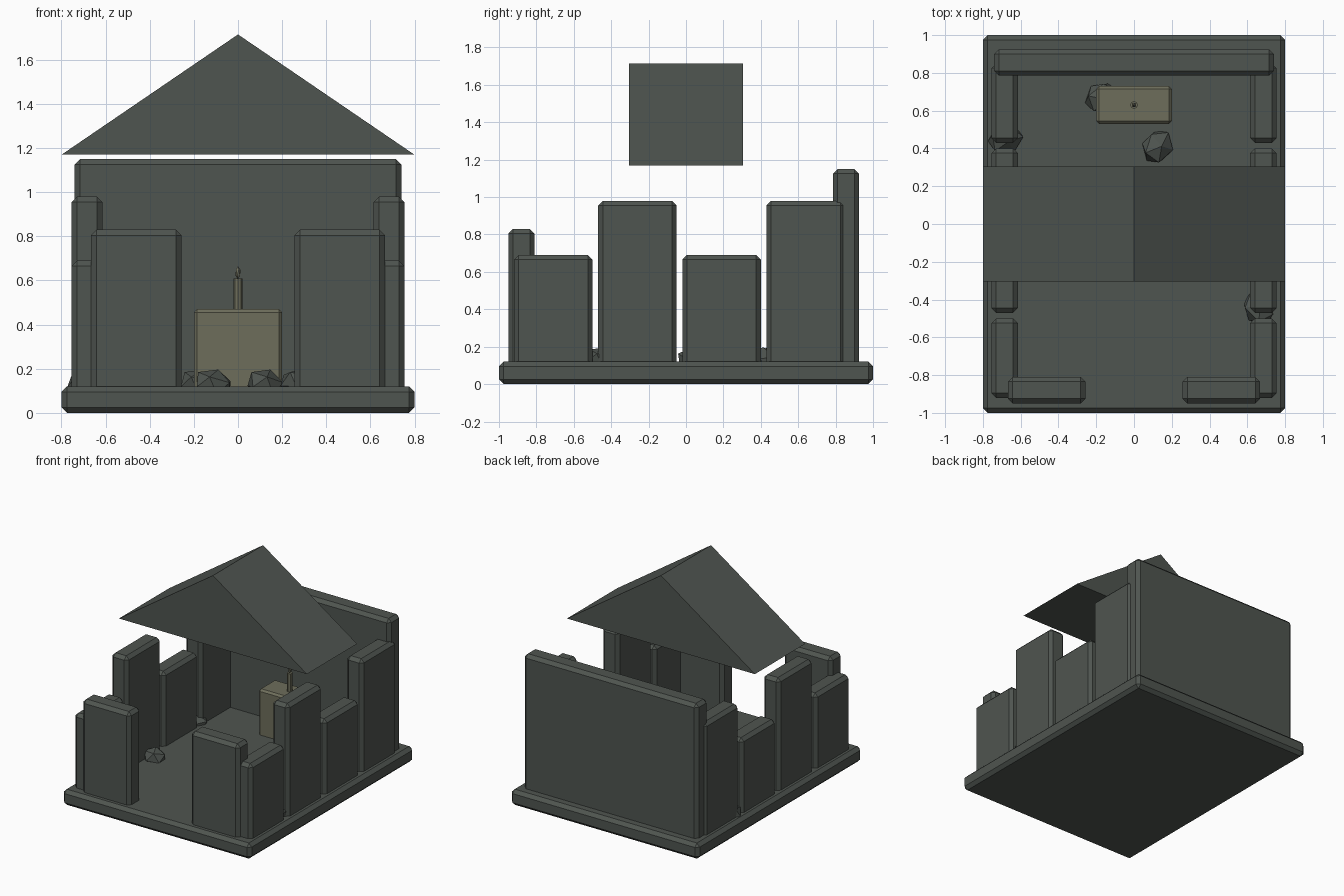
import bpy, bmesh
from mathutils import Matrix, Euler

if "Cube" in bpy.data.objects:
    bpy.data.objects.remove(bpy.data.objects["Cube"])


def material(name, rgb):
    m = bpy.data.materials.new(name)
    m.diffuse_color = (*rgb, 1)
    m.use_nodes = True
    m.node_tree.nodes["Principled BSDF"].inputs["Base Color"].default_value = m.diffuse_color
    return m


STONE = material("dark_stone", (0.078, 0.090, 0.080))
ALTAR = material("pale_olive_stone", (0.155, 0.155, 0.105))


def finish(name, bm, mat):
    bmesh.ops.recalc_face_normals(bm, faces=bm.faces)
    me = bpy.data.meshes.new(name)
    bm.to_mesh(me)
    bm.free()
    me.materials.append(mat)
    ob = bpy.data.objects.new(name, me)
    bpy.context.collection.objects.link(ob)
    return ob


def block(name, x, y, z, mat=STONE, bevel=0.025):
    """Chamfered box from (min, max) ranges."""
    bm = bmesh.new()
    size = [r[1] - r[0] for r in (x, y, z)]
    mid = [(r[0] + r[1]) / 2 for r in (x, y, z)]
    bmesh.ops.create_cube(bm, size=1, matrix=Matrix.LocRotScale(mid, None, size))
    bmesh.ops.bevel(bm, geom=bm.edges[:], offset=bevel, segments=1, affect='EDGES')
    return finish(name, bm, mat)


# Floor slab and back wall
block("floor_slab", (-0.8, 0.8), (-1, 1), (0, 0.12))
block("back_wall", (-0.74, 0.74), (0.785, 0.925), (0.09, 1.15))

# Broken side walls (alternating heights) and front walls, mirrored left/right
for side, s in (("left", -1), ("right", 1)):
    for i, top in enumerate((0.69, 0.98, 0.69, 0.98)):
        yc = -0.71 + 0.45 * i
        block(f"{side}_wall_{i + 1}", sorted((s * 0.615, s * 0.755)),
              (yc - 0.21, yc + 0.21), (0.09, top))
    block(f"{side}_front_wall", sorted((s * 0.257, s * 0.667)), (-0.95, -0.81), (0.09, 0.83))

# Gable roof: solid triangular prism
bm = bmesh.new()
tri = [bm.verts.new((x, -0.305, z)) for x, z in ((-0.8, 1.17), (0.8, 1.17), (0, 1.715))]
face = bm.faces.new(tri)
ext = bmesh.ops.extrude_face_region(bm, geom=[face], use_keep_orig=True)
bmesh.ops.translate(bm, vec=(0, 0.61, 0),
                    verts=[v for v in ext["geom"] if isinstance(v, bmesh.types.BMVert)])
finish("roof", bm, STONE)

# Altar with candle and flame
block("altar", (-0.2, 0.2), (0.53, 0.73), (0.1, 0.47), ALTAR, 0.015)
bm = bmesh.new()
bmesh.ops.create_cone(bm, cap_ends=True, segments=8, radius1=0.02, radius2=0.02, depth=0.15,
                      matrix=Matrix.Translation((0, 0.63, 0.535)))
finish("candle", bm, ALTAR)
bm = bmesh.new()
bmesh.ops.create_icosphere(bm, subdivisions=1, radius=1,
                           matrix=Matrix.LocRotScale((0, 0.63, 0.635), None, (0.013, 0.013, 0.03)))
finish("flame", bm, ALTAR)

# Scattered rubble: x, y, turn
RUBBLE = [(-0.17, 0.67, 0.4), (0.125, 0.41, 1.0), (-0.68, 0.45, 0.2), (0.66, -0.445, 2.1),
          (-0.11, 0.04, 0.7), (0.27, 0.1, 1.6), (-0.57, -0.2, 2.6)]
for i, (x, y, turn) in enumerate(RUBBLE):
    bm = bmesh.new()
    bmesh.ops.create_icosphere(bm, subdivisions=1, radius=1, matrix=Matrix.LocRotScale(
        (x, y, 0.13), Euler((0.25, 0.2, turn)), (0.1, 0.085, 0.07)))
    finish(f"rubble_{i + 1}", bm, STONE)
